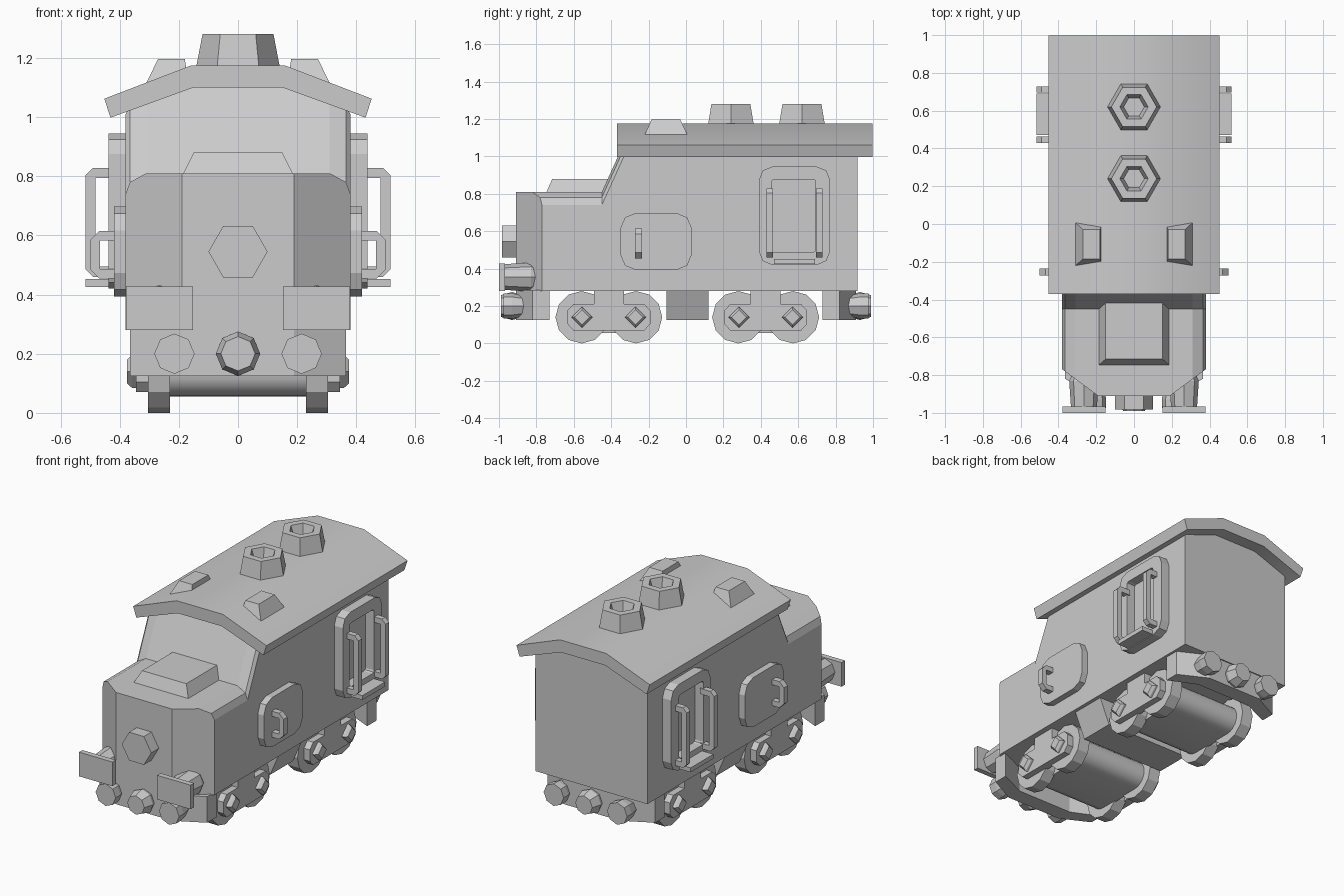
import bpy, bmesh
from math import sin, cos, pi

if "Cube" in bpy.data.objects:
    bpy.data.objects.remove(bpy.data.objects["Cube"])


def loft(name, rings, caps=True, closed=False, smooth=False):
    """Skin equal-length rings of 3D points."""
    bm = bmesh.new()
    vs = [[bm.verts.new(p) for p in r] for r in rings]
    n = len(vs[0])
    pairs = list(zip(vs, vs[1:])) + ([(vs[-1], vs[0])] if closed else [])
    for a, b in pairs:
        for i in range(n):
            j = (i + 1) % n
            bm.faces.new((a[i], a[j], b[j], b[i]))
    if caps and not closed:
        bm.faces.new(vs[0])
        bm.faces.new(vs[-1])
    bmesh.ops.recalc_face_normals(bm, faces=bm.faces)
    me = bpy.data.meshes.new(name)
    bm.to_mesh(me)
    bm.free()
    ob = bpy.data.objects.new(name, me)
    bpy.context.collection.objects.link(ob)
    if smooth:
        bpy.ops.object.select_all(action='DESELECT')
        ob.select_set(True)
        bpy.context.view_layer.objects.active = ob
        bpy.ops.object.shade_smooth_by_angle(angle=pi / 6)
    return ob


def place(a, b, t, axis):
    return {'x': (t, a, b), 'y': (a, t, b), 'z': (a, b, t)}[axis]


def prism(name, pts, axis, lo, hi, **kw):
    return loft(name, [[place(a, b, t, axis) for a, b in pts] for t in (lo, hi)], **kw)


def lathe(name, n, steps, centre, axis, **kw):
    """n-sided turned part; steps are (radius, position along axis)."""
    ca, cb = centre
    return loft(name, [[place(ca + r * cos(2 * pi * i / n), cb + r * sin(2 * pi * i / n), t, axis)
                        for i in range(n)] for r, t in steps], **kw)


def frustum(name, lo, hi):
    """lo and hi are (x0, x1, y0, y1, z)."""
    return loft(name, [[(a, c, z), (b, c, z), (b, d, z), (a, d, z)] for a, b, c, d, z in (lo, hi)])


def round_rect(y0, y1, z0, z1, r, n=2):
    pts = []
    for k, (y, z) in enumerate(((y1 - r, z1 - r), (y0 + r, z1 - r), (y0 + r, z0 + r), (y1 - r, z0 + r))):
        for i in range(n + 1):
            a = (k + i / n) * pi / 2
            pts.append((y + r * cos(a), z + r * sin(a)))
    return pts


def mirror_pts(half):
    return half + [(-x, z) for x, z in reversed(half)]


def grip(name, s, x0, x1, z0, z1, t, c, ya, yb):
    """C-shaped grab handle standing off the side wall."""
    prof = [(x0, z0), (x1 - c, z0), (x1, z0 + c), (x1, z1 - c), (x1 - c, z1), (x0, z1),
            (x0, z1 - t), (x1 - t, z1 - t), (x1 - t, z0 + t), (x0, z0 + t)]
    prism(name, [(s * x, z) for x, z in prof], 'y', ya, yb)


# Body: hood section with angled nose, sloped up to the cab section
hood = mirror_pts([(.19, .28), (.38, .28), (.38, .74), (.365, .78), (.31, .81), (.19, .81)])
cab = mirror_pts([(.19, .28), (.38, .28), (.38, 1.01), (.365, 1.035), (.31, 1.06), (.19, 1.105)])
nose = [(x, -.91 + .74 * max(0, abs(x) - .19), z) for x, z in hood]
body = loft("body", [nose,
                     [(x, -.45, z) for x, z in hood],
                     [(x, -.45 + .1 * (zc - zh) / .22, zc) for (x, zh), (_, zc) in zip(hood, cab)],
                     [(x, .917, z) for x, z in cab]], caps=False)
bm = bmesh.new()
bm.from_mesh(body.data)
bm.verts.ensure_lookup_table()
for idx in (range(6), range(6, 12), (0, 5, 6, 11), range(36, 48)):
    bm.faces.new([bm.verts[i] for i in idx])
bmesh.ops.remove_doubles(bm, verts=bm.verts, dist=1e-4)
bmesh.ops.recalc_face_normals(bm, faces=bm.faces)
bm.to_mesh(body.data)
bm.free()

# Roof
roof = [(.157, 1.175), (.452, 1.062), (.431, .998), (.15, 1.1)]
prism("roof", [roof[0], roof[1], roof[2], roof[3]] + [(-x, z) for x, z in reversed(roof)],
      'y', -.37, .997, smooth=True)

# Roof stacks with recessed tops
for i, y in enumerate((.24, .62)):
    lathe(f"roof_stack_{i}", 6, [(.143, 1.16), (.12, 1.28), (.075, 1.28), (.055, 1.22)], (0, y), 'z')

# Hood box and nose lamp
frustum("hood_box", (-.19, .19, -.75, -.38, .80), (-.15, .15, -.715, -.38, .88))
lathe("nose_lamp", 6, [(.1, -.9), (.1, -.983)], (0, .545), 'y')

for s, side in ((1, "right"), (-1, "left")):
    # Roof vent
    xs = sorted((s * .165, s * .315)) + sorted((s * .18, s * .27))
    frustum(f"roof_vent_{side}", (xs[0], xs[1], -.225, .012, 1.105), (xs[2], xs[3], -.185, -.03, 1.197))

    # Rear door: frame, grab rails and step
    outer = round_rect(.39, .77, .42, .945, .07)
    inner = round_rect(.457, .693, .487, .877, .015)
    loft(f"door_frame_{side}", [[(s * x, y, z) for y, z in p] for p, x in
                                ((outer, .37), (outer, .438), (inner, .438), (inner, .37))], closed=True)
    for k, y in enumerate((.43, .695)):
        grip(f"door_rail_{side}_{k}", s, .42, .515, .46, .828, .034, .025, y, y + .034)
    prism(f"door_step_{side}", [(.47, .425), (.69, .425), (.69, .452), (.47, .452)], 'x', s * .42, s * .515)

    # Side hatch with handle
    prism(f"side_hatch_{side}", round_rect(-.35, .03, .393, .697, .08), 'x', s * .37, s * .42)
    grip(f"hatch_handle_{side}", s, .41, .499, .455, .615, .032, .03, -.272, -.235)

    # Front buffer
    lathe(f"buffer_shaft_{side}", 8, [(.06, -.79), (.078, -.83), (.068, -.98)], (s * .265, .355), 'y')
    prism(f"buffer_plate_{side}", [(s * .152, .28), (s * .378, .28), (s * .378, .428), (s * .152, .428)],
          'y', -1, -.967)

# Bent bumper bars with lamps, front and rear
for e, end in ((-1, "front"), (1, "rear")):
    plan = [(.365, .73), (.365, .82), (.19, .91), (-.19, .91), (-.365, .82), (-.365, .73), (-.19, .81), (.19, .81)]
    prism(f"{end}_bumper", [(x, e * y) for x, y in plan], 'z', .125, .285)
    for k, x in enumerate((-.215, 0, .215)):
        o = .015 if x == 0 else 0
        steps = [(.055, .86), (.075 if o else .068, .93), (.058 if o else .068, .975 + o)]
        lathe(f"{end}_lamp_{k}", 8, [(r, e * t) for r, t in steps], (x, .2), 'y')

# Bogies: wheels, side plates, axle caps and axle drum
for b, (ya, yb) in enumerate(((-.558, -.267), (.28, .572))):
    ym = (ya + yb) / 2
    plate = [(.19, .07), (.222, .105), (.222, .175), (.19, .21), (.08, .21), (.08, .285)]
    plate = [(ym + d, z) for d, z in plate] + [(ym - d, z) for d, z in reversed(plate)]
    for s, side in ((1, "right"), (-1, "left")):
        prism(f"bogie_plate_{b}_{side}", plate, 'x', s * .29, s * .345)
        for k, y in enumerate((ya, yb)):
            lathe(f"wheel_{b}_{k}_{side}", 12, [(.14, s * .23), (.14, s * .305)], (y, .14), 'x')
            lathe(f"axle_cap_{b}_{k}_{side}", 4, [(.056, s * .33), (.056, s * .358), (.04, s * .375)],
                  (ym + (y - ym) * .98, .14), 'x')
    prism(f"axle_drum_{b}", round_rect(ya - .085, yb + .085, .055, .225, .085, 5), 'x', -.24, .24, smooth=True)
    frustum(f"bogie_mount_{b}", (-.2, .2, ym - .08, ym + .08, .2), (-.2, .2, ym - .08, ym + .08, .285))

# Tank slung under the floor
prism("under_tank", [(-.36, .285), (.36, .285), (.29, .125), (-.29, .125)], 'y', -.105, .12)
